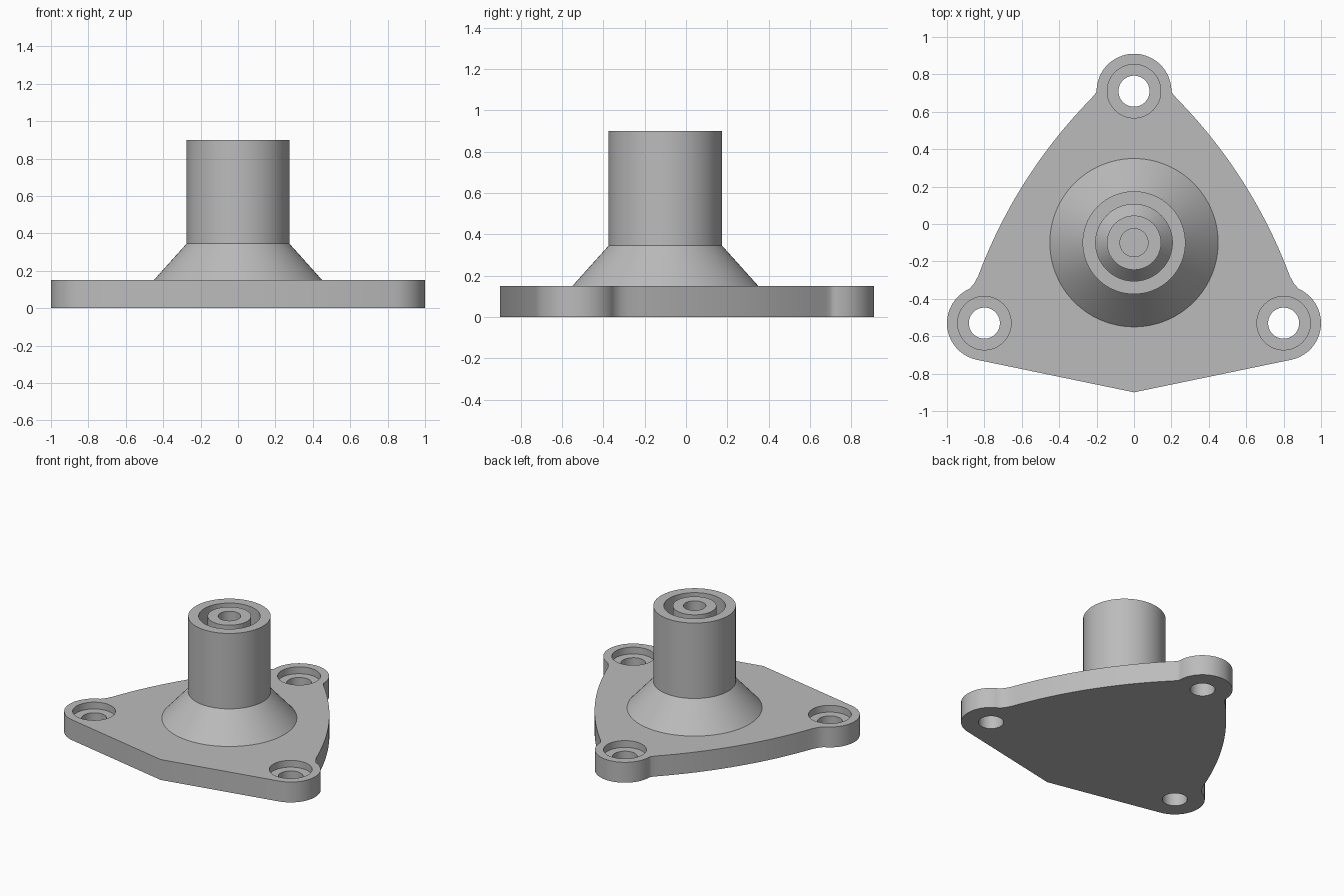
import bpy
import bmesh
import math
from mathutils import Vector, Matrix

if "Cube" in bpy.data.objects:
    bpy.data.objects.remove(bpy.data.objects["Cube"])

THICK = 0.15
EAR_R = 0.2
EARS = [(0, 0.71), (0.8, -0.53), (-0.8, -0.53)]

grey = bpy.data.materials.new("plain_grey")
grey.use_nodes = True
grey.diffuse_color = (0.5, 0.5, 0.5, 1)
grey.node_tree.nodes["Principled BSDF"].inputs["Base Color"].default_value = (0.5, 0.5, 0.5, 1)


def make_object(name, bm):
    bmesh.ops.recalc_face_normals(bm, faces=bm.faces)
    mesh = bpy.data.meshes.new(name)
    bm.to_mesh(mesh)
    bm.free()
    obj = bpy.data.objects.new(name, mesh)
    bpy.context.collection.objects.link(obj)
    mesh.materials.append(grey)
    return obj


def select_only(obj):
    bpy.ops.object.select_all(action='DESELECT')
    obj.select_set(True)
    bpy.context.view_layer.objects.active = obj


def ear_arc(center, start, end, steps=20):
    angles = [math.radians(start + (end - start) * i / steps) for i in range(steps + 1)]
    return [(center[0] + EAR_R * math.cos(a), center[1] + EAR_R * math.sin(a)) for a in angles]


def bowed_edge(a, b, bulge, steps=20):
    a, b = Vector(a), Vector(b)
    d = (b - a).normalized()
    out = Vector((d.y, -d.x))
    points = []
    for i in range(steps + 1):
        t = i / steps
        points.append(tuple(a.lerp(b, t) + out * bulge * 4 * t * (1 - t)))
    return points


def lathe(name, profile, center, segments=96):
    bm = bmesh.new()
    verts = [bm.verts.new((r, 0, z)) for r, z in profile]
    edges = [bm.edges.new(pair) for pair in zip(verts, verts[1:])]
    bmesh.ops.spin(bm, geom=verts + edges, cent=(0, 0, 0), axis=(0, 0, 1),
                   angle=math.tau, steps=segments, use_duplicate=False)
    bmesh.ops.remove_doubles(bm, verts=bm.verts, dist=0.0005)
    bmesh.ops.translate(bm, verts=bm.verts, vec=(center[0], center[1], 0))
    return make_object(name, bm)


# Flange plate: right half of the outline, then its mirror
half = [(0, -0.9)]
half += ear_arc(EARS[1], -78, 67)
half += [(0.853, -0.315)]
half += bowed_edge((0.834, -0.28), (0.225, 0.675), 0.06)
half += [(0.206, 0.698)]
half += ear_arc(EARS[0], 0, 90)
outline = half + [(-x, y) for x, y in reversed(half[1:-1])]

bm = bmesh.new()
base = bm.faces.new([bm.verts.new((x, y, 0)) for x, y in outline])
top = bmesh.ops.extrude_face_region(bm, geom=[base])["geom"]
bmesh.ops.translate(bm, verts=[v for v in top if isinstance(v, bmesh.types.BMVert)],
                    vec=(0, 0, THICK))
plate = make_object("flange_plate", bm)

# Counterbored bolt holes in the three ears
bore = [(0, -0.1), (0.083, -0.1), (0.083, 0.1), (0.143, 0.1), (0.143, 0.25), (0, 0.25)]
for ear in EARS:
    cutter = lathe("bolt_hole_cutter", bore, ear, 64)
    cutter.hide_render = True
    cut = plate.modifiers.new("bolt_hole", 'BOOLEAN')
    cut.operation = 'DIFFERENCE'
    cut.solver = 'EXACT'
    cut.object = cutter
    select_only(plate)
    bpy.ops.object.modifier_apply(modifier=cut.name)
    bpy.data.objects.remove(cutter)

# Hub: flared foot, tube, ring groove, inner sleeve and blind bore
hub = lathe("hub_tube", [
    (0, 0.1), (0.45, 0.1), (0.45, THICK), (0.275, 0.345), (0.275, 0.9),
    (0.205, 0.9), (0.205, 0.35), (0.145, 0.42), (0.145, 0.9),
    (0.075, 0.9), (0.075, 0.3), (0, 0.3)], (0, -0.1))

for obj in (plate, hub):
    select_only(obj)
    bpy.ops.object.shade_smooth_by_angle(angle=math.radians(25))
